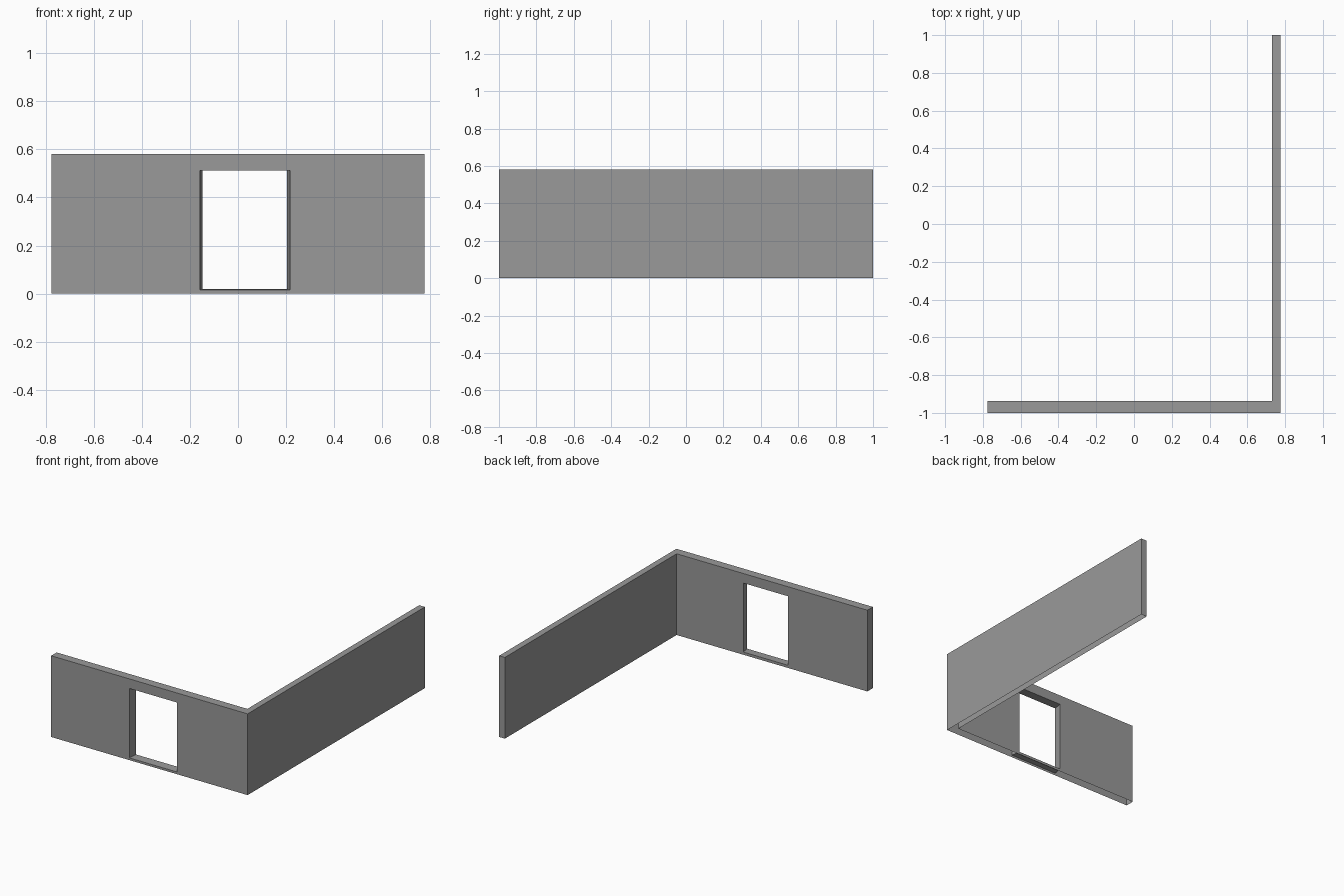
import bpy
import bmesh

cube = bpy.data.objects.get("Cube")
if cube:
    bpy.data.objects.remove(cube, do_unlink=True)

HEIGHT = 0.58
X_OUT, X_IN = 0.776, 0.731
Y_FRONT, Y_IN = -1.0, -0.938

# Single wall colour
grey = bpy.data.materials.new("wall_grey")
grey.use_nodes = True
colour = (0.32, 0.32, 0.32, 1)
grey.diffuse_color = colour
grey.node_tree.nodes["Principled BSDF"].inputs["Base Color"].default_value = colour

bm = bmesh.new()


def rectangle(x0, x1, y, z0, z1):
    """Four corners of an upright rectangle facing the front."""
    return [bm.verts.new(p) for p in
            ((x0, y, z0), (x1, y, z0), (x1, y, z1), (x0, y, z1))]


def band(a, b):
    """Join two four-cornered loops with quads."""
    for i in range(4):
        j = (i + 1) % 4
        bm.faces.new((a[i], a[j], b[j], b[i]))


# Front wall: a frame on each side, joined through the splayed doorway
front = rectangle(-X_OUT, X_OUT, Y_FRONT, 0, HEIGHT)
front_hole = rectangle(-0.158, 0.217, Y_FRONT, 0.016, 0.512)
back = rectangle(-X_OUT, X_IN, Y_IN, 0, HEIGHT)
back_hole = rectangle(-0.148, 0.204, Y_IN, 0.019, 0.512)
band(front, front_hole)
band(front_hole, back_hole)
band(back_hole, back)

# Side wall: its far end
end = rectangle(X_IN, X_OUT, 1.0, 0, HEIGHT)
bm.faces.new(end)

# Outer, inner and end faces, then the mitred top; the underside stays open
bm.faces.new((front[1], end[1], end[2], front[2]))
bm.faces.new((back[1], back[2], end[3], end[0]))
bm.faces.new((front[0], front[3], back[3], back[0]))
bm.faces.new((front[3], front[2], end[2], end[3], back[2], back[3]))

bmesh.ops.recalc_face_normals(bm, faces=bm.faces[:])
top = max(bm.faces, key=lambda f: f.calc_center_median().z)
if top.normal.z < 0:
    bmesh.ops.reverse_faces(bm, faces=bm.faces[:])

mesh = bpy.data.meshes.new("corner_wall")
bm.to_mesh(mesh)
bm.free()
mesh.materials.append(grey)
wall = bpy.data.objects.new("corner_wall", mesh)
bpy.context.collection.objects.link(wall)
